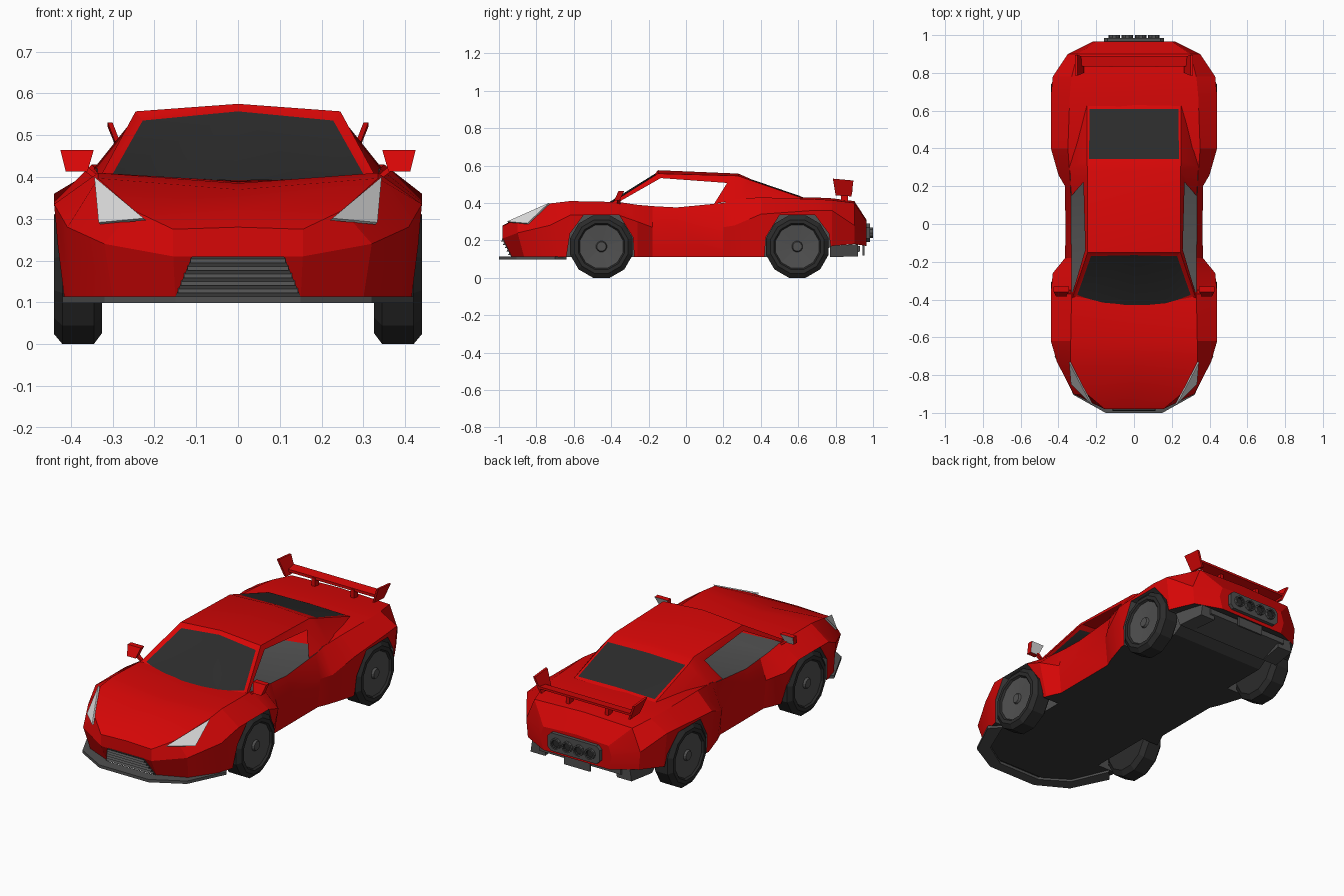
import bpy, bmesh, math
from mathutils import Vector

if "Cube" in bpy.data.objects:
    bpy.data.objects.remove(bpy.data.objects["Cube"])


def material(name, col):
    m = bpy.data.materials.new(name)
    m.diffuse_color = (*col, 1)
    m.use_nodes = True
    m.node_tree.nodes["Principled BSDF"].inputs["Base Color"].default_value = m.diffuse_color
    return m


RED, DARK, GREY, WHITE, FLOOR = 0, 1, 2, 3, 4
MATS = [material("red_paint", (0.68, 0.002, 0.002)), material("black_rubber_glass", (0.024, 0.024, 0.024)),
        material("grey_plastic", (0.08, 0.08, 0.08)), material("light_glass", (0.72, 0.72, 0.72)),
        material("dark_floor", (0.04, 0.04, 0.04))]


def make(name, verts, faces, mat=RED, rule=None, fmats=None):
    """Mesh object; faces get one colour, a list of colours, or rule(normal, centre)."""
    bm = bmesh.new()
    vs = [bm.verts.new(v) for v in verts]
    for i, f in enumerate(faces):
        bm.faces.new([vs[j] for j in f]).material_index = fmats[i] if fmats else mat
    bmesh.ops.remove_doubles(bm, verts=bm.verts, dist=.0003)
    bmesh.ops.recalc_face_normals(bm, faces=bm.faces)
    bm.normal_update()
    if rule:
        for f in bm.faces:
            f.material_index = rule(f.normal, f.calc_center_median())
    me = bpy.data.meshes.new(name)
    bm.to_mesh(me)
    bm.free()
    for m in MATS:
        me.materials.append(m)
    ob = bpy.data.objects.new(name, me)
    bpy.context.collection.objects.link(ob)
    return ob


def prism(name, pts, vec, mat=RED, rule=None):
    n = len(pts)
    v = [Vector(p) for p in pts]
    v += [p + Vector(vec) for p in v]
    faces = [list(range(n)), list(range(n, 2 * n))]
    faces += [[i, (i + 1) % n, n + (i + 1) % n, n + i] for i in range(n)]
    return make(name, v, faces, mat, rule)


def box(name, x0, x1, y0, y1, z0, z1, mat=RED):
    return prism(name, [(x0, y0, z0), (x1, y0, z0), (x1, y1, z0), (x0, y1, z0)], (0, 0, z1 - z0), mat)


def lathe(name, prof, axis, centre, n, mats, sign=1):
    """Spin (along, radius) pairs round the x or y axis."""
    cx, cy, cz = centre
    verts, faces, fm = [], [], []
    for a, r in prof:
        for k in range(n):
            t = 2 * math.pi * (k + 0.5) / n
            u, w = r * math.sin(t), r * math.cos(t)
            verts.append((cx + sign * a, cy + u, cz + w) if axis == 'x' else (cx + u, cy + a, cz + w))
    for i in range(len(prof) - 1):
        for k in range(n):
            faces.append([i * n + k, i * n + (k + 1) % n, (i + 1) * n + (k + 1) % n, (i + 1) * n + k])
            fm.append(mats[i])
    faces += [list(range(n)), list(range((len(prof) - 1) * n, len(prof) * n))]
    return make(name, verts, faces, fmats=fm + [mats[0], mats[-1]])


# lower body: stations y, sill x z, fender crease x z, shoulder x z, centre z
ST = [(-.98, .15, .11, .155, .21, .155, .275, .28),
      (-.90, .30, .11, .32, .24, .25, .32, .32),
      (-.73, .395, .11, .408, .28, .335, .397, .37),
      (-.62, .42, .11, .44, .335, .335, .41, .385),
      (-.36, .42, .11, .44, .335, .33, .405, .39),
      (-.26, .385, .11, .43, .30, .33, .39, .37),
      (-.18, .35, .11, .365, .27, .33, .383, .365),
      (-.05, .35, .11, .363, .27, .334, .376, .365),
      (.20, .35, .11, .365, .27, .335, .40, .37),
      (.26, .375, .11, .40, .28, .34, .42, .38),
      (.40, .42, .11, .44, .34, .35, .43, .42),
      (.68, .42, .11, .44, .36, .34, .42, .43),
      (.78, .41, .17, .43, .36, .33, .415, .425),
      (.90, .34, .18, .35, .28, .30, .40, .41),
      (.965, .20, .17, .22, .24, .20, .30, .31)]
verts, faces = [], []
for i, (y, x0, z0, x1, z1, x2, z2, z3) in enumerate(ST):
    ys = y + (.05, .035)[i] if i < 2 else y  # lower nose leans back
    verts += [(-x0, ys, z0), (-x1, y, z1), (-x2, y, z2), (0, y, z3), (x2, y, z2), (x1, y, z1), (x0, ys, z0)]
for i in range(len(ST) - 1):
    for k in range(7):
        faces.append([i * 7 + k, i * 7 + (k + 1) % 7, i * 7 + 7 + (k + 1) % 7, i * 7 + 7 + k])
e = len(verts) - 7
faces += [[1, 2, 3, 4, 5], [0, 1, 5, 6], list(range(e, e + 7))]


def body_colour(n, c):
    if n.z < -.8:
        return FLOOR
    return GREY if n.z > .8 and abs(c.x) < .25 and -.35 < c.y < .25 else RED


body = make("car_body", verts, faces, rule=body_colour)

# wheel arches cut out of the body
ARCH = [(-.185, -.2), (-.168, .05), (-.095, .168), (.095, .168), (.168, .07), (.21, -.2)]
WHEELS = [("front", -.452, -1), ("rear", .595, 1)]
for end, wy, d in WHEELS:
    for s in (-1, 1):
        cut = prism("arch_cutter", [(s * .29, wy + d * a, .167 + b) for a, b in ARCH], (s * .3, 0, 0), GREY)
        cut.hide_render = True
        mod = body.modifiers.new("arch", 'BOOLEAN')
        mod.operation, mod.solver, mod.object = 'DIFFERENCE', 'EXACT', cut
        bpy.context.view_layer.objects.active = body
        bpy.ops.object.modifier_apply(modifier=mod.name)
        bpy.data.objects.remove(cut)

# wheels with dished rims and hubs
R = .167 / math.cos(math.pi / 12)
TYRE = [(.325, .04), (.325, .145), (.345, R), (.42, R), (.44, .148), (.44, .128),
        (.43, .12), (.422, .03), (.434, .025), (.434, .008)]
for end, wy, d in WHEELS:
    for s, side in ((-1, "left"), (1, "right")):
        lathe(f"{end}_{side}_wheel", TYRE, 'x', (0, wy, .167), 12, [DARK] * 6 + [GREY] * 3, s)

# cabin: pillars, roof, windscreen and rear window, with open side windows
P = dict(A0=(.33, -.40, .40), A1=(.245, -.15, .557), B1=(.245, .28, .545), D=(.25, .335, .525),
         R=(.25, .625, .425), C0=(.345, .30, .42), W0=(.324, -.36, .405), W1=(.258, -.135, .533),
         W2=(.268, .22, .507), W3=(.33, .15, .395), G0=(.30, -.375, .407), Gm=(.17, -.425, .393),
         Gc=(0, -.43, .392), G1=(.228, -.17, .535), T1=(0, -.165, .557), T=(0, -.15, .575),
         Bc=(0, .28, .557), Dc=(0, .335, .533), E=(.238, .345, .522), Ec=(0, .345, .528),
         F=(.235, .61, .433), Fc=(0, .61, .437), Rc=(0, .63, .428))
CABIN = [("A0 A1 W1 W0", RED), ("A1 B1 W2 W1", RED), ("B1 C0 W3 W2", RED), ("B1 D R C0", RED),
         ("A0 G0 G1 A1", RED), ("A1 G1 T1 T", RED), ("A0 Gm G0", RED), ("Gc Gm G0 G1 T1", DARK),
         ("A1 T Bc B1", RED), ("B1 Bc Dc D", RED), ("D Dc Ec E", RED), ("D E F R", RED),
         ("E Ec Fc F", DARK), ("F Fc Rc R", RED)]
names = list(P)
verts = [P[k] for k in names] + [(-P[k][0], P[k][1], P[k][2]) for k in names]
faces = [[names.index(k) + off for k in f.split()] for off in (0, len(names)) for f, m in CABIN]
cabin = make("cabin", verts, faces, fmats=[m for f, m in CABIN] * 2)

# soft shading across the shallow body creases
for ob in (body, cabin):
    bpy.ops.object.select_all(action='DESELECT')
    ob.select_set(True)
    bpy.context.view_layer.objects.active = ob
    bpy.ops.object.shade_smooth_by_angle(angle=math.radians(22))

# front splitter band and leaning grille with louvres
outer = [(-.42, -.70), (-.32, -.905), (-.15, -1), (.15, -1), (.32, -.905), (.42, -.70)]
for (xa, ya), (xb, yb) in zip(outer, outer[1:]):
    prism("front_splitter", [(xa, ya, .098), (xb, yb, .098), (xb * .87, yb + .06, .098), (xa * .87, ya + .06, .098)],
          (0, 0, .016), GREY)
prism("grille", [(-.15, -.935, .113), (.15, -.935, .113), (.11, -.985, .21), (-.11, -.985, .21)], (0, .01, 0), GREY)
for i in range(5):
    z = .122 + i * .018
    w, y = .147 - (z - .115) * .42, -.935 - (z - .113) * .515
    prism("grille_louvre", [(-w, y - .004, z + .012), (-w, y - .012, z), (-w, y + .002, z)], (2 * w, 0, 0), GREY)

for s in (-1, 1):
    # headlights
    tri = [Vector((s * .34, -.73, .397)), Vector((s * .330, -.845, .288)), Vector((s * .222, -.953, .298))]
    n = (tri[1] - tri[0]).cross(tri[2] - tri[0]).normalized()
    n = n if n.y < 0 else -n
    prism("headlight", [p + n * .006 for p in tri], -n * .009, WHITE)
    # door mirrors with light glass at the back
    prism("door_mirror", [(s * .36, -.385, .413), (s * .412, -.385, .413), (s * .425, -.36, .465), (s * .345, -.36, .465)],
          (0, .03, 0), rule=lambda n, c: WHITE if n.y > .8 else RED)
    prism("mirror_stalk", [(s * .32, -.37, .39), (s * .335, -.37, .39), (s * .375, -.37, .42), (s * .36, -.37, .425)], (0, .02, 0))
    # wing end plates and supports
    prism("wing_end_plate", [(s * .265, .80, .44), (s * .30, .785, .53), (s * .30, .895, .52), (s * .265, .885, .435)], (s * .012, 0, 0))
    box("wing_support", s * .12 - .01, s * .12 + .01, .83, .865, .40, .46)
    # diffuser side fins
    prism("diffuser_fin", [(s * .33, .77, .11), (s * .31, .92, .115), (s * .30, .92, .18), (s * .36, .77, .17)], (-s * .09, 0, 0), GREY)

# rear wing blade
prism("rear_wing", [(-.28, .835, .45), (-.28, .89, .46), (-.28, .89, .472), (-.28, .835, .465)], (.56, 0, 0))

# diffuser, rear plate and exhaust cluster
prism("rear_diffuser", [(-.25, .77, .11), (-.25, .93, .14), (-.25, .93, .17), (-.25, .77, .15)], (.5, 0, 0), GREY)
box("rear_plate", -.08, .08, .945, .955, .12, .18, GREY)
prism("exhaust_surround", [(x, .955, z) for x, z in
                           [(-.14, .19), (.14, .19), (.16, .21), (.16, .27), (.14, .29), (-.14, .29), (-.16, .27), (-.16, .21)]],
      (0, .03, 0), GREY)
for i in range(4):
    lathe("exhaust_pipe", [(.97, .03), (1.0, .03), (1.0, .022), (.987, .02)], 'y', (-.105 + .07 * i, 0, .24), 10, [GREY, GREY, DARK])
